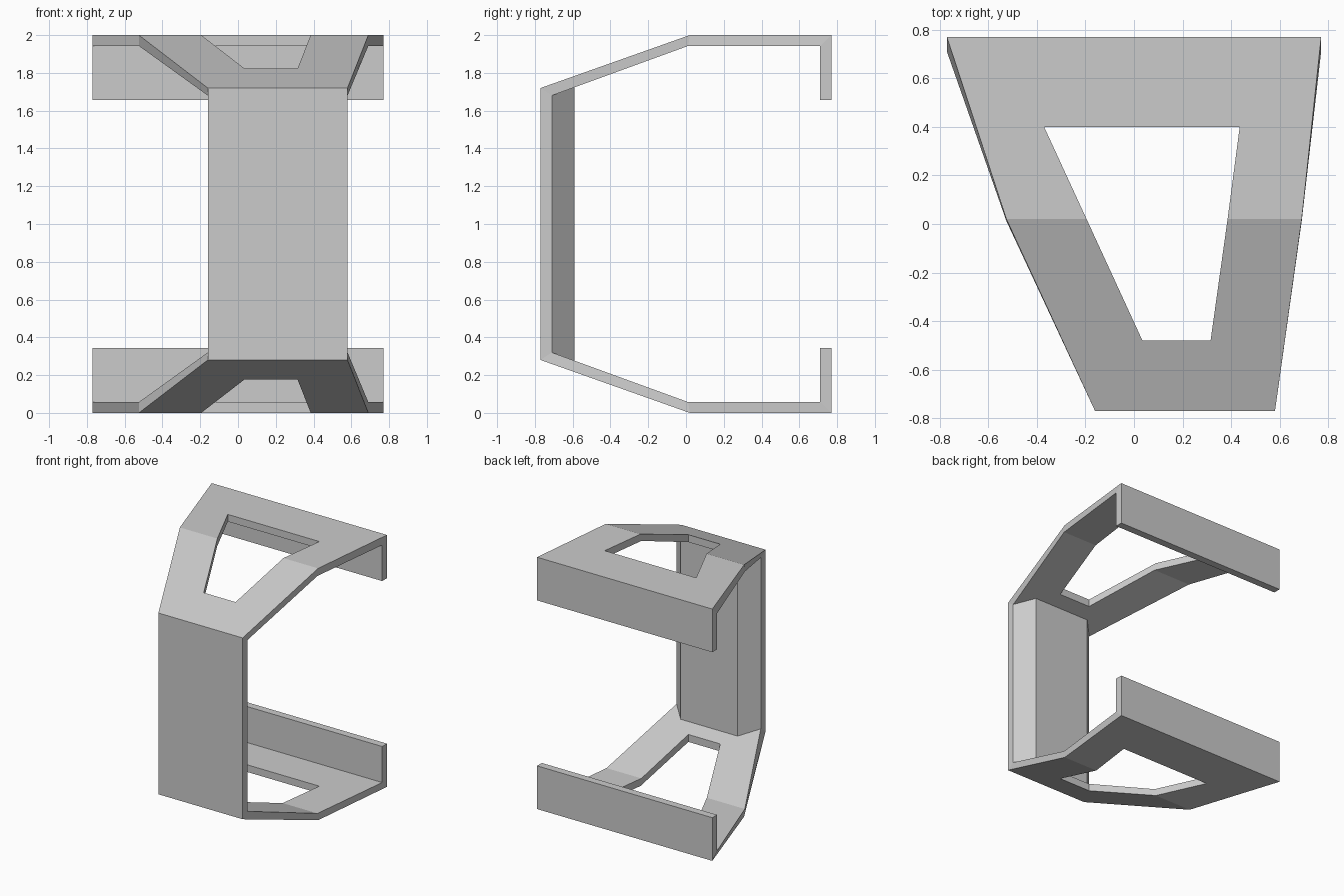
import bpy, bmesh

if "Cube" in bpy.data.objects:
    bpy.data.objects.remove(bpy.data.objects["Cube"])


def make_object(name, bm):
    bmesh.ops.recalc_face_normals(bm, faces=bm.faces)
    mesh = bpy.data.meshes.new(name)
    bm.to_mesh(mesh)
    bm.free()
    obj = bpy.data.objects.new(name, mesh)
    bpy.context.collection.objects.link(obj)
    return obj


def prism(name, outline, height):
    """Solid from a plan outline; height(x, y) gives bottom and top z."""
    bm = bmesh.new()
    low = [bm.verts.new((x, y, height(x, y)[0])) for x, y in outline]
    high = [bm.verts.new((x, y, height(x, y)[1])) for x, y in outline]
    bm.faces.new(low)
    bm.faces.new(high)
    for i in range(len(outline)):
        j = (i + 1) % len(outline)
        bm.faces.new((low[i], low[j], high[j], high[i]))
    return make_object(name, bm)


# Folded sheet, lower half: left x, right x, outer (y, z), inner (y, z)
half = [
    (-0.77, 0.77, (0.77, 0.343), (0.71, 0.343)),
    (-0.77, 0.77, (0.77, 0.0), (0.71, 0.057)),
    (-0.525, 0.69, (0.02, 0.0), (0.012, 0.057)),
    (-0.16, 0.58, (-0.77, 0.28), (-0.71, 0.32)),
]
flip = lambda p: (p[0], 2 - p[1])
sections = half + [(l, r, flip(o), flip(i)) for l, r, o, i in reversed(half)]

bm = bmesh.new()
rings = [[bm.verts.new(c) for c in ((l, *o), (r, *o), (r, *i), (l, *i))]
         for l, r, o, i in sections]
for a, b in zip(rings, rings[1:]):
    for k in range(4):
        m = (k + 1) % 4
        bm.faces.new((a[k], a[m], b[m], b[k]))
bm.faces.new(rings[0])
bm.faces.new(rings[-1])
bracket = make_object("folded_bracket", bm)

# Vertical window through the top and bottom plates
window = [(-0.37, 0.40), (0.435, 0.40), (0.385, 0.02),
          (0.315, -0.48), (0.035, -0.48), (-0.195, 0.02)]
cutter = prism("window_cutter", window, lambda x, y: (-0.5, 2.5))
cut = bracket.modifiers.new("window", 'BOOLEAN')
cut.operation = 'DIFFERENCE'
cut.solver = 'EXACT'
cut.object = cutter
bpy.context.view_layer.objects.active = bracket
bpy.ops.object.modifier_apply(modifier=cut.name)
bpy.data.objects.remove(cutter)


# Chamfered rib behind the column, ending on the sloped plates
def rib_height(x, y):
    z = 0.32 - (y + 0.71) * (0.32 - 0.057) / 0.722
    return z, 2 - z


prism("column_rib", [(-0.16, -0.71), (0.58, -0.71), (0.46, -0.59), (-0.04, -0.59)],
      rib_height)
